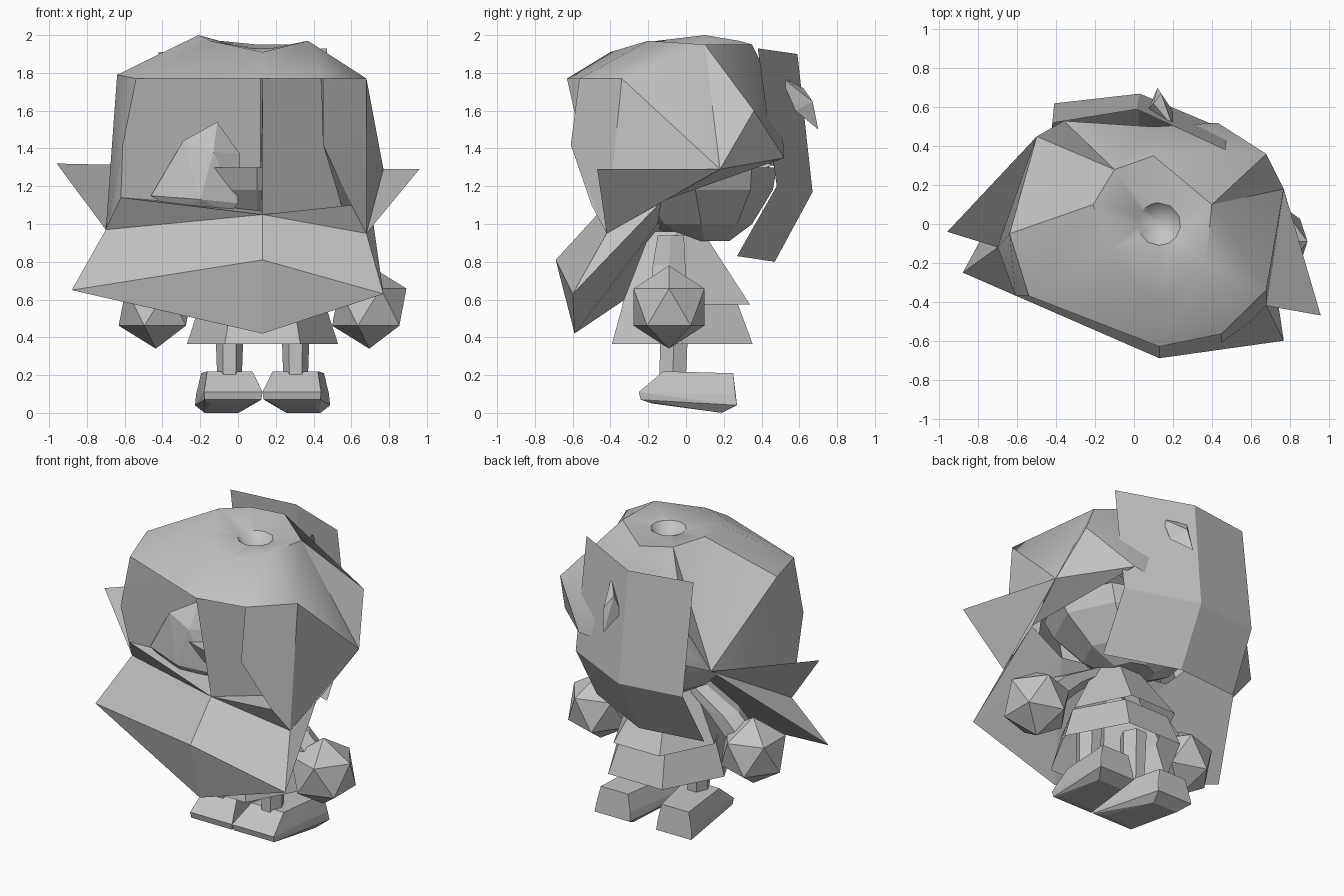
import bpy, bmesh, math
from mathutils import Vector

if "Cube" in bpy.data.objects:
    bpy.data.objects.remove(bpy.data.objects["Cube"])

CENTRE = 0.13  # x of the body's own axis

clay = bpy.data.materials.new("light_grey")
clay.use_nodes = True
clay.diffuse_color = (0.55, 0.55, 0.55, 1)
clay.node_tree.nodes["Principled BSDF"].inputs["Base Color"].default_value = clay.diffuse_color


def finish(name, bm):
    bmesh.ops.recalc_face_normals(bm, faces=bm.faces)
    mesh = bpy.data.meshes.new(name)
    bm.to_mesh(mesh)
    bm.free()
    mesh.materials.append(clay)
    obj = bpy.data.objects.new(name, mesh)
    bpy.context.collection.objects.link(obj)
    return obj


def sheet(name, points, groups):
    """Groups of faces written as point names, separated by semicolons."""
    bm = bmesh.new()
    verts = {}
    for group in groups:
        for face in group.split(";"):
            keys = face.split()
            for key in keys:
                if key not in verts:
                    verts[key] = bm.verts.new(points[key])
            bm.faces.new([verts[key] for key in keys])
    return finish(name, bm)


def hull(name, points):
    bm = bmesh.new()
    for p in points:
        bm.verts.new(p)
    bmesh.ops.convex_hull(bm, input=bm.verts)
    loose = [v for v in bm.verts if not v.link_faces]
    bmesh.ops.delete(bm, geom=loose, context="VERTS")
    return finish(name, bm)


def loft(name, layers, sides=6, caps=False):
    """Skin rings given as (centre, x radius, y radius)."""
    bm = bmesh.new()
    rings = []
    for centre, rx, ry in layers:
        turn = [math.tau * i / sides for i in range(sides)]
        rings.append([bm.verts.new(Vector(centre) + Vector((rx * math.cos(a), ry * math.sin(a), 0)))
                      for a in turn])
    for low, high in zip(rings, rings[1:]):
        for i in range(sides):
            j = (i + 1) % sides
            bm.faces.new((low[i], low[j], high[j], high[i]))
    if caps:
        bm.faces.new(rings[0])
        bm.faces.new(rings[-1])
    return finish(name, bm)


# Named corners shared by head, ear flaps and beard (l is -x side, r is +x side)
P = dict(
    brow_l=(-.54, -.37, 1.77), brow=(.13, -.63, 1.77), brow_r=(.45, -.565, 1.77),
    temple_l=(-.64, -.05, 1.79), temple_r=(.68, -.34, 1.77),
    cheek_l=(-.61, -.37, 1.42), cheek_r=(.45, -.61, 1.42),
    jaw_l=(-.62, -.27, 1.14), jaw_r=(.6, -.5, 1.1), chin=(.13, -.47, 1.05),
    low_l=(-.7, -.12, .97), low_r=(.68, -.42, .95),
    roof_l=(.12, -.12, 1.77), floor_l=(.12, -.12, 1.08),
    roof_r=(.44, -.28, 1.77), floor_r=(.55, -.25, 1.09),
    side_r=(.77, .18, 1.29), back_r=(.68, .36, 1.6), nape_r=(.43, .52, 1.35),
    back_l=(-.5, .45, 1.31), back_u=(-.36, .53, 1.6), back=(.1, .5, 1.65), nape=(.05, .5, 1.3),
    ear_l=(-.96, -.04, 1.32), ear_r=(.96, -.47, 1.29), hinge=(.7, -.13, 1.12),
    tip_l=(-.88, -.25, .65), tip_r=(.77, -.6, .63), ridge=(.13, -.69, .81), point=(.13, -.59, .42),
    inner_l=(-.3, -.05, 1.05), inner_r=(.45, -.15, 1),
)
CROWN = dict(
    top_f=(.13, -.4, 1.91), top_fr=(.37, -.2, 1.97), top_r=(.4, .1, 1.95), top_b=(.1, .35, 1.95),
    top_bl=(-.1, .28, 1.97), top_l=(-.21, .1, 2), top_fl=(-.15, -.15, 1.97),
)
P.update(CROWN)

# Head shell: two eye hollows, right side, left side, back, forehead
head_faces = [
    "brow_l cheek_l roof_l; cheek_l jaw_l floor_l roof_l; brow chin floor_l roof_l",
    "brow_l brow roof_l; jaw_l chin floor_l",
    "brow chin floor_r roof_r; brow brow_r roof_r; chin jaw_r floor_r",
    "brow_r cheek_r roof_r; cheek_r jaw_r floor_r roof_r",
    "brow_r temple_r cheek_r; cheek_r temple_r low_r; cheek_r low_r jaw_r; temple_r side_r low_r",
    "temple_r top_r side_r; top_r back_r side_r; back_r nape_r side_r",
    "brow_l cheek_l temple_l; cheek_l low_l temple_l; cheek_l jaw_l low_l; temple_l back_l low_l",
    "temple_l top_l back_l; top_l top_bl back_l; top_bl back_u back_l",
    "top_bl top_b back back_u; top_b top_r back_r back; back back_r nape_r nape",
    "back nape back_l back_u",
    "brow_l brow top_f top_fl; brow brow_r top_fr top_f; brow_r temple_r top_fr",
    "temple_r top_r top_fr; brow_l top_fl top_l temple_l",
]

# Round hole in the crown
hub = Vector((CENTRE, 0, 1.93))
P["pit"] = hub - Vector((0, 0, .12))
names = list(CROWN)
for key, after in zip(names, names[1:] + names[:1]):
    spokes = [(Vector(CROWN[k]) - hub).to_2d().normalized() for k in (key, after)]
    middle = (spokes[0] + spokes[1]).normalized()
    for label, ray in (("rim_" + key, spokes[0]), ("mid_" + key, middle)):
        P[label] = hub + ray.to_3d() * .11
    head_faces += [f"{key} rim_{key} mid_{key}", f"{key} mid_{key} {after}",
                   f"{after} mid_{key} rim_{after}",
                   f"rim_{key} mid_{key} pit", f"mid_{key} rim_{after} pit"]
head = sheet("head", P, head_faces)

# Rounded underside of the head
loft("head_underside", [((.1, .03, 1.3), .52, .45), ((.1, .05, 1.18), .47, .41),
                        ((.1, .08, 1), .3, .27), ((.1, .1, .91), .14, .13)], 8, True)

# Ear flaps and beard
sheet("ear_flaps", P, ["ear_l back_l low_l; ear_r side_r low_r; side_r nape_r hinge"])
sheet("beard", P, [
    "low_l chin ridge tip_l; chin low_r tip_r ridge; tip_l ridge point; ridge tip_r point",
    "low_l jaw_l chin; chin jaw_r low_r; low_r tip_r hinge; low_l tip_l back_l",
    "tip_r inner_r hinge; tip_l inner_l back_l; tip_r point inner_r; tip_l point inner_l",
    "point inner_r inner_l",
])

# Large eye in one hollow, tip of the other eye showing through
hull("right_eye", [(-.11, -.24, 1.54), (.01, -.24, 1.37), (0, -.3, 1.11), (-.04, -.28, 1.06),
                   (-.2, -.28, 1.03), (-.33, -.26, 1.06), (-.46, -.27, 1.15), (-.29, -.31, 1.44),
                   (-.2, -.36, 1.13), (-.13, -.34, 1.38), (-.15, 0, 1.25)])
hull("left_eye", [(.34, -.32, 1.38), (.37, -.3, 1.4), (.41, -.27, 1.39), (.38, -.28, 1.3),
                  (.375, -.38, 1.37)])

# Folded plate hanging behind the head, with its clasp
plate = dict(
    a=(.47, .38, 1.93), b=(.015, .59, 1.9), c=(-.42, .52, 1.91),
    d=(.48, .48, 1.2), e=(.03, .67, 1.17), f=(-.41, .62, 1.18),
    g=(.47, .27, .83), h=(.02, .47, .8), i=(-.43, .42, .81))
sheet("back_plate", plate, ["a b e d; b c f e; d e h g; e f i h"])
hull("clasp", [(.2, .5, 1.78), (.1, .62, 1.72), (.14, .67, 1.65), (.12, .7, 1.5),
               (.2, .58, 1.6), (.07, .58, 1.6)])

# Robe: skirt and cape
loft("skirt", [((CENTRE, -.02, .365), .4, .43), ((CENTRE, -.03, .58), .33, .35)])
loft("cape", [((CENTRE, 0, .575), .34, .39), ((CENTRE, -.05, .96), .13, .16)])

# Limbs, mirrored about the body axis
for side, label in ((1, "left"), (-1, "right")):
    hand_at = Vector((CENTRE + side * .565, -.09, .56))
    bm = bmesh.new()
    bmesh.ops.create_icosphere(bm, subdivisions=1, radius=.22)
    finish(label + "_hand", bm).location = hand_at

    loft(label + "_arm", [(hand_at, .13, .1), ((CENTRE + side * .34, -.09, .78), .12, .1),
                          ((CENTRE + side * .1, -.08, .94), .07, .08)], caps=True)

    leg_x = CENTRE + side * .175
    loft(label + "_leg", [((leg_x, -.07, .18), .065, .08), ((leg_x, -.06, .6), .08, .09)])

    # Toes turned in: the heel swings outward
    profile = [(.12, -.12, .22), (.1, .25, .21), (.155, -.25, .11), (.15, -.24, .07),
               (.13, .27, .04), (.09, .19, 0), (.11, -.18, .05), (.125, .26, .1)]
    hull(label + "_foot", [(CENTRE + side * (.155 + .14 * (y + .25)) + edge * w, y, z)
                           for w, y, z in profile for edge in (-1, 1)])

# Soften only the shallow folds of the head
bpy.ops.object.select_all(action="DESELECT")
head.select_set(True)
bpy.context.view_layer.objects.active = head
bpy.ops.object.shade_smooth_by_angle(angle=math.radians(35))
